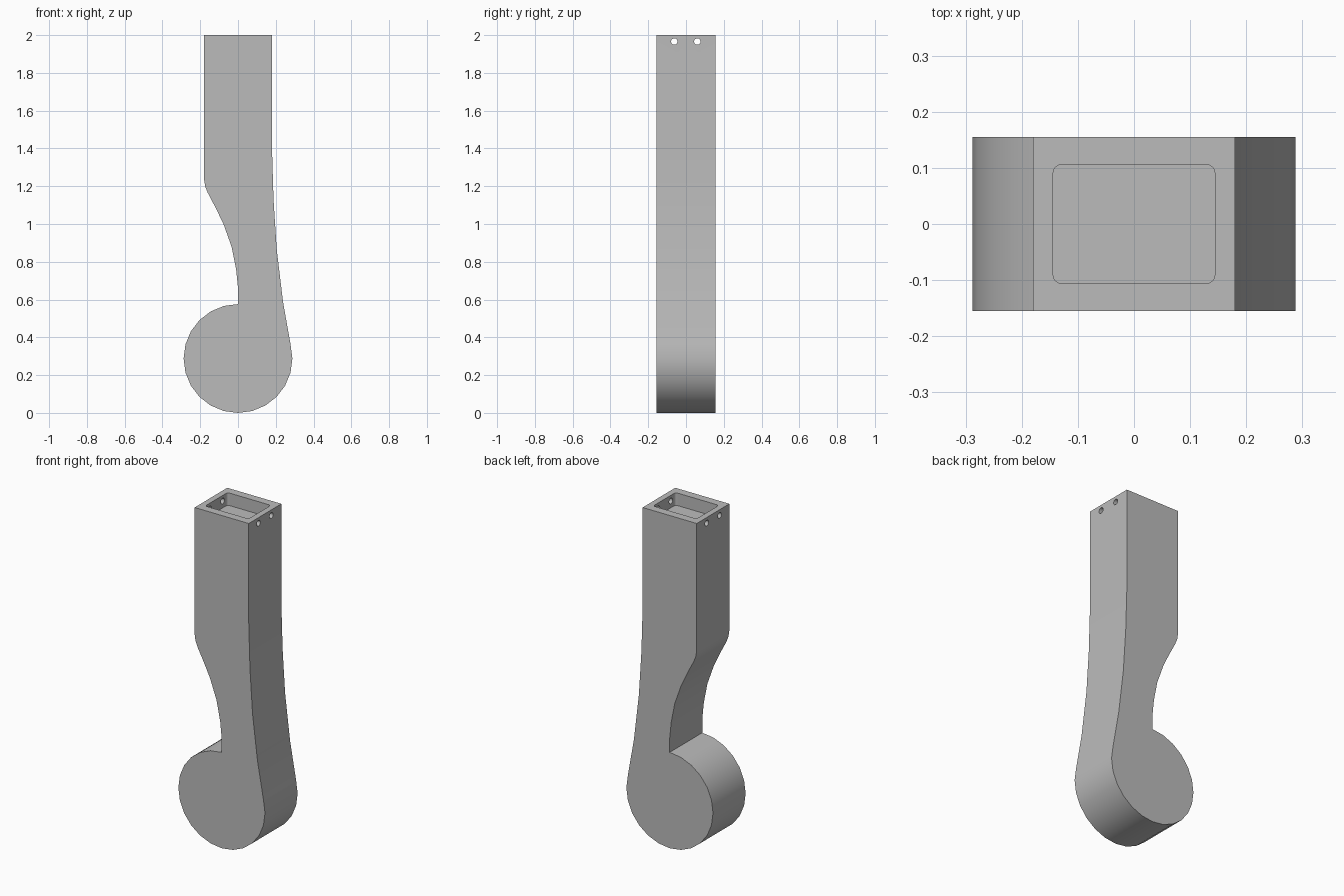
import bpy
import bmesh
from math import radians, sin, cos
from mathutils import Matrix, Vector

cube = bpy.data.objects.get("Cube")
if cube:
    bpy.data.objects.remove(cube, do_unlink=True)

HALF_DEPTH = 0.155
RADIUS = 0.288
SIDE = 0.18

grey = bpy.data.materials.new("plain grey")
grey.use_nodes = True
colour = (0.5, 0.5, 0.5, 1)
grey.diffuse_color = colour
grey.node_tree.nodes["Principled BSDF"].inputs["Base Color"].default_value = colour


def make_object(name, bm):
    bmesh.ops.recalc_face_normals(bm, faces=bm.faces)
    mesh = bpy.data.meshes.new(name)
    bm.to_mesh(mesh)
    bm.free()
    mesh.materials.append(grey)
    obj = bpy.data.objects.new(name, mesh)
    bpy.context.collection.objects.link(obj)
    return obj


def cut(target, cutter):
    """Subtract the cutter, then delete it."""
    cutter.hide_render = True
    mod = target.modifiers.new("cut", 'BOOLEAN')
    mod.operation = 'DIFFERENCE'
    mod.solver = 'EXACT'
    mod.object = cutter
    bpy.ops.object.select_all(action='DESELECT')
    bpy.context.view_layer.objects.active = target
    target.select_set(True)
    bpy.ops.object.modifier_apply(modifier=mod.name)
    bpy.data.objects.remove(cutter, do_unlink=True)


# Side profile: round foot, narrow neck, straight shaft
foot = [(RADIUS * cos(radians(a)), RADIUS + RADIUS * sin(radians(a)))
        for a in range(15, -271, -15)]
neck = [(0, 0.66), (-0.01, 0.76), (-0.034, 0.88), (-0.077, 1.0),
        (-0.118, 1.085), (-0.16, 1.165), (-0.174, 1.2), (-SIDE, 1.24)]
shaft = [(-SIDE, 2), (SIDE, 2)]
outer_side = [(SIDE, 1.4), (0.188, 1.13), (0.205, 0.865), (0.238, 0.59)]

bm = bmesh.new()
verts = [bm.verts.new((x, -HALF_DEPTH, z)) for x, z in foot + neck + shaft + outer_side]
face = bm.faces.new(verts)
grown = bmesh.ops.extrude_face_region(bm, geom=[face])["geom"]
bmesh.ops.translate(bm, vec=Vector((0, 2 * HALF_DEPTH, 0)),
                    verts=[v for v in grown if isinstance(v, bmesh.types.BMVert)])
leg = make_object("leg", bm)

# Shallow socket with rounded corners in the top
bm = bmesh.new()
bmesh.ops.create_cube(bm, size=1, matrix=Matrix.Translation((0, 0, 2))
                      @ Matrix.Diagonal((0.288, 0.212, 0.15, 1)))
upright = [e for e in bm.edges if abs(e.verts[0].co.z - e.verts[1].co.z) > 0.1]
bmesh.ops.bevel(bm, geom=upright, offset=0.015, segments=4, profile=0.5, affect='EDGES')
cut(leg, make_object("socket_cutter", bm))

# Two pin holes through both side walls
for y in (-0.062, 0.06):
    bm = bmesh.new()
    bmesh.ops.create_cone(bm, cap_ends=True, segments=20, radius1=0.017, radius2=0.017,
                          depth=0.6, matrix=Matrix.Translation((0, y, 1.966))
                          @ Matrix.Rotation(radians(90), 4, 'Y'))
    cut(leg, make_object("pin_hole_cutter", bm))

# Smooth curves, crisp edges
bpy.ops.object.shade_smooth_by_angle(angle=radians(30))
weighted = leg.modifiers.new("even shading", 'WEIGHTED_NORMAL')
weighted.keep_sharp = True
